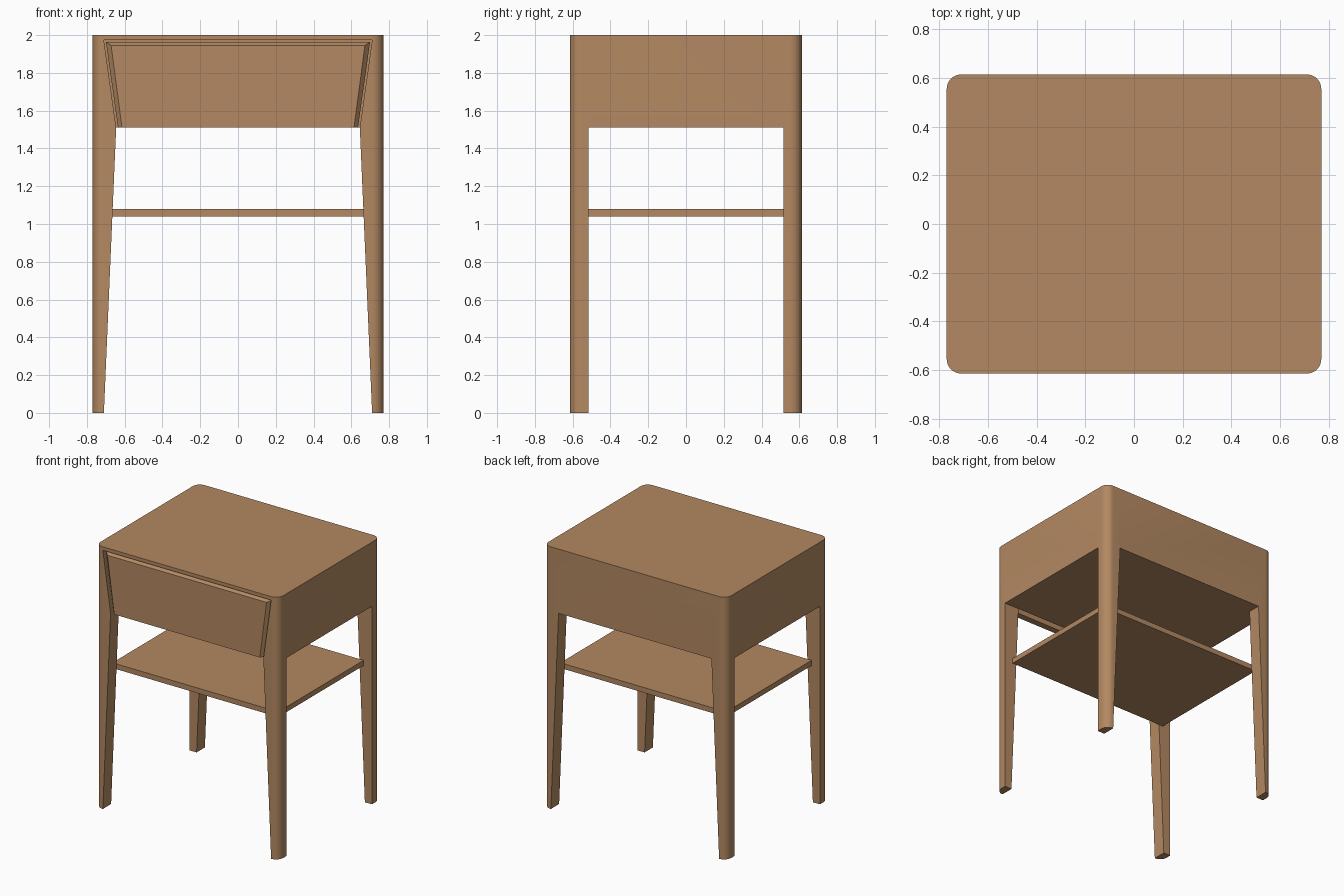
import bpy, bmesh, math

if "Cube" in bpy.data.objects:
    bpy.data.objects.remove(bpy.data.objects["Cube"])

wood = bpy.data.materials.new("warm wood")
wood.diffuse_color = (0.45, 0.25, 0.122, 1)
wood.use_nodes = True
wood.node_tree.nodes["Principled BSDF"].inputs["Base Color"].default_value = wood.diffuse_color


def loft(name, sections):
    """Solid through equal-length rings of 3D points."""
    bm = bmesh.new()
    rings = [[bm.verts.new(p) for p in s] for s in sections]
    n = len(rings[0])
    for a, b in zip(rings, rings[1:]):
        for i in range(n):
            j = (i + 1) % n
            bm.faces.new((a[i], a[j], b[j], b[i]))
    bm.faces.new(rings[0][::-1])
    bm.faces.new(rings[-1])
    bmesh.ops.recalc_face_normals(bm, faces=bm.faces)
    me = bpy.data.meshes.new(name)
    bm.to_mesh(me)
    bm.free()
    me.materials.append(wood)
    ob = bpy.data.objects.new(name, me)
    bpy.context.collection.objects.link(ob)
    return ob


def rounded_rect(hx, hy, r, z, steps=10):
    pts = []
    for k, (sx, sy) in enumerate([(1, 1), (-1, 1), (-1, -1), (1, -1)]):
        for i in range(steps + 1):
            a = math.radians(90 * k + 90 * i / steps)
            pts.append((sx * (hx - r) + r * math.cos(a),
                        sy * (hy - r) + r * math.sin(a), z))
    return pts


def trapezoid(y, w0, z0, w1, z1):
    return [(-w0, y, z0), (w0, y, z0), (w1, y, z1), (-w1, y, z1)]


def box(name, hx, hy, z0, z1):
    return loft(name, [[(-hx, -hy, z), (hx, -hy, z), (hx, hy, z), (-hx, hy, z)]
                       for z in (z0, z1)])


# Cabinet and legs: one rounded block with openings cut out
frame = loft("cabinet_and_legs", [rounded_rect(0.77, 0.615, 0.06, z) for z in (0, 2)])

slope = 0.065 / 1.51
cutters = [
    # tapered opening between the legs, front to back
    loft("leg_gap_cutter", [trapezoid(y, 0.71 + 0.1 * slope, -0.1, 0.645, 1.51)
                            for y in (-1, 1)]),
    # straight opening, side to side
    box("side_gap_cutter", 1, 0.515, -0.1, 1.51),
    # recess for the drawer front, open at the bottom
    loft("drawer_recess_cutter", [trapezoid(y, 0.638, 1.46, 0.71, 1.973)
                                  for y in (-0.8, -0.515)]),
]
bpy.context.view_layer.objects.active = frame
for c in cutters:
    c.hide_render = True
    m = frame.modifiers.new("cut", 'BOOLEAN')
    m.operation = 'DIFFERENCE'
    m.solver = 'EXACT'
    m.object = c
    bpy.ops.object.modifier_apply(modifier=m.name)
    bpy.data.objects.remove(c)

bpy.ops.object.select_all(action='DESELECT')
frame.select_set(True)
bpy.ops.object.shade_smooth_by_angle(angle=math.radians(30))

# Drawer front: plate chamfered on its top and sides
loft("drawer_front", [
    trapezoid(-0.565, 0.635, 1.51, 0.699, 1.963),
    trapezoid(-0.59, 0.635, 1.51, 0.699, 1.963),
    trapezoid(-0.615, 0.614, 1.51, 0.672, 1.946),
])

# Lower shelf between the legs
box("shelf", 0.70, 0.515, 1.04, 1.08)
